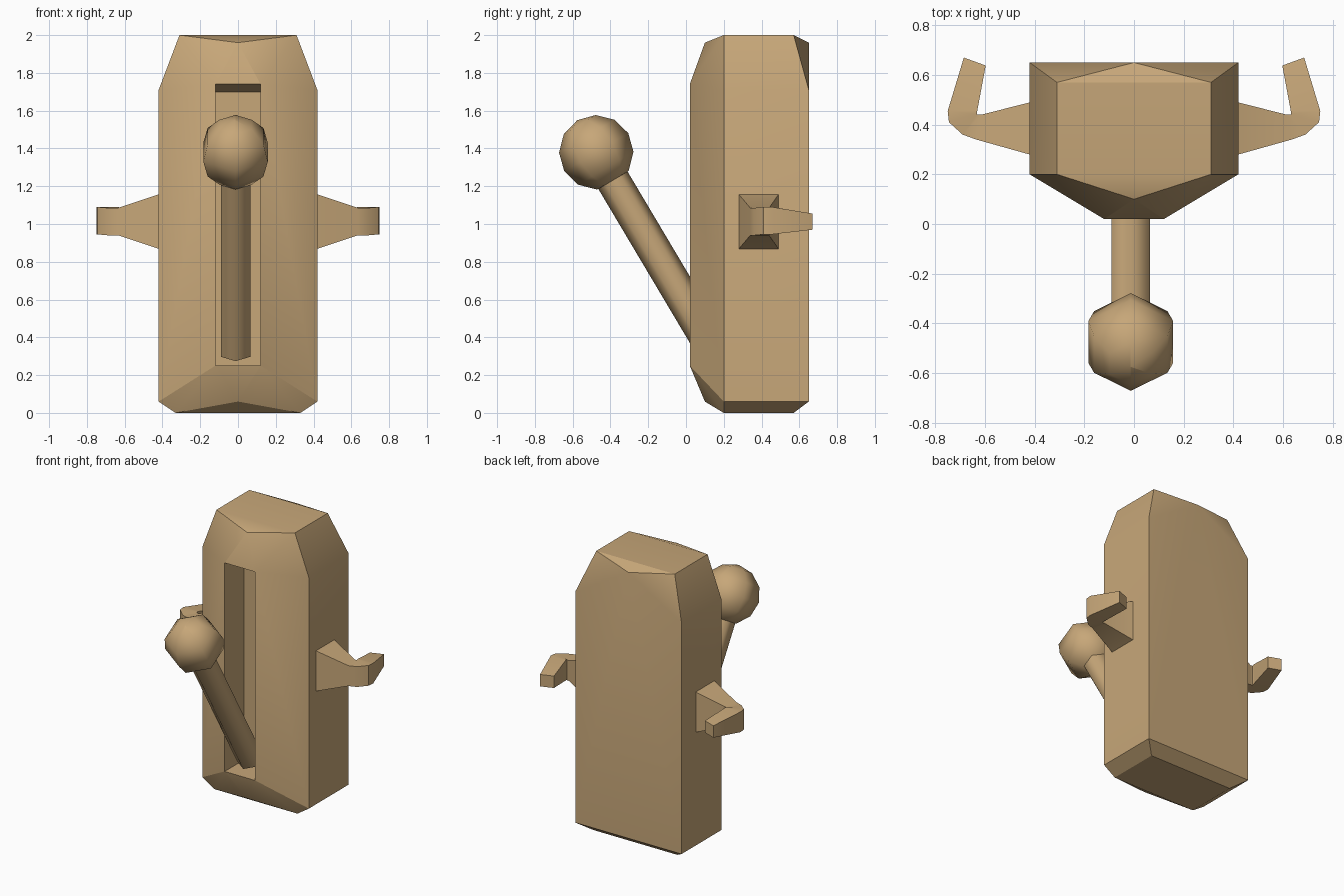
import bpy, bmesh, math
from mathutils import Vector, Matrix

if "Cube" in bpy.data.objects:
    bpy.data.objects.remove(bpy.data.objects["Cube"])

tan = bpy.data.materials.new("warm_tan")
tan.diffuse_color = (0.57, 0.385, 0.19, 1)
tan.use_nodes = True
tan.node_tree.nodes["Principled BSDF"].inputs["Base Color"].default_value = tan.diffuse_color


def finish(name, bm, smooth=True):
    bmesh.ops.recalc_face_normals(bm, faces=bm.faces)
    me = bpy.data.meshes.new(name)
    bm.to_mesh(me)
    bm.free()
    me.materials.append(tan)
    ob = bpy.data.objects.new(name, me)
    bpy.context.collection.objects.link(ob)
    if smooth:
        bpy.ops.object.select_all(action='DESELECT')
        ob.select_set(True)
        bpy.context.view_layer.objects.active = ob
        bpy.ops.object.shade_smooth_by_angle(angle=math.radians(30))
    return ob


def hull(name, half_points, smooth=True):
    """Convex solid from points mirrored across x = 0."""
    bm = bmesh.new()
    for x, y, z in half_points:
        for sx in ({x, -x}):
            bm.verts.new((sx, y, z))
    res = bmesh.ops.convex_hull(bm, input=bm.verts)
    bmesh.ops.dissolve_limit(bm, angle_limit=math.radians(1),
                             verts=bm.verts, edges=bm.edges)
    return finish(name, bm, smooth)


# Faceted body with wedge-shaped front
body = hull("switch_body", [
    (0.31, 0.20, 2.00), (0.31, 0.57, 2.00),
    (0.42, 0.20, 1.71), (0.42, 0.65, 1.71),
    (0, 0.10, 1.96), (0, 0.65, 1.96),
    (0.12, 0.02, 1.74), (0.12, 0.02, 0.25),
    (0.42, 0.20, 0.06), (0.42, 0.65, 0.06),
    (0, 0.10, 0.06),
    (0.33, 0.20, 0.0), (0.33, 0.57, 0.0)], False)

# Slot down the front
cutter = hull("slot_cutter", [
    (0.119, -0.05, 0.25), (0.119, -0.05, 1.74), (0.119, 0.02, 1.74),
    (0.119, 0.24, 1.70), (0.119, 0.24, 0.25)], False)
cutter.hide_render = True
mod = body.modifiers.new("slot", 'BOOLEAN')
mod.operation = 'DIFFERENCE'
mod.solver = 'EXACT'
mod.object = cutter
bpy.ops.object.select_all(action='DESELECT')
body.select_set(True)
bpy.context.view_layer.objects.active = body
bpy.ops.object.modifier_apply(modifier="slot")
bpy.data.objects.remove(cutter)
bpy.ops.object.shade_smooth_by_angle(angle=math.radians(25))

# Lever: six-sided rod and knob sharing one axis in the yz plane
knob_c = Vector((-0.013, -0.475, 1.38))
foot = Vector((-0.013, 0.155, 0.32))
axis = knob_c - foot
w = axis.normalized()
u = Vector((1, 0, 0))
v = w.cross(u)
frame = Matrix((u, v, w)).transposed().to_4x4() @ Matrix.Rotation(math.radians(30), 4, 'Z')


def six_sided_spin(name, profile, origin):
    """Revolve (radius, height) points into six sides, corners facing forward."""
    bm = bmesh.new()
    rings = []
    for r, h in profile:
        rings.append([bm.verts.new((r * math.cos(math.pi / 3 * i),
                                    r * math.sin(math.pi / 3 * i), h)) for i in range(6)])
    for a, b in zip(rings, rings[1:]):
        for i in range(6):
            j = (i + 1) % 6
            bm.faces.new((a[i], a[j], b[j], b[i]))
    bm.faces.new(rings[0])
    bm.faces.new(rings[-1])
    bmesh.ops.remove_doubles(bm, verts=bm.verts, dist=0.0015)
    bmesh.ops.transform(bm, matrix=Matrix.Translation(origin) @ frame, verts=bm.verts)
    ob = finish(name, bm, False)
    bpy.ops.object.select_all(action='DESELECT')
    ob.select_set(True)
    bpy.context.view_layer.objects.active = ob
    bpy.ops.object.shade_smooth_by_angle(angle=math.radians(62))
    return ob


six_sided_spin("lever_rod", [(0.09, 0), (0.09, axis.length - 0.1)], foot)
R = 0.197
arc = [math.pi * k / 6 for k in range(7)]
six_sided_spin("lever_knob", [(max(R * math.sin(t), 0.001), -R * math.cos(t))
                              for t in arc], knob_c)

# Side hooks: lofted rings of (outer xy, inner xy, bottom z, top z)
sections = [
    ((0.41, 0.277), (0.41, 0.492), 0.865, 1.16),
    ((0.635, 0.34), (0.615, 0.44), 0.94, 1.085),
    ((0.69, 0.36), (0.632, 0.440), 0.94, 1.085),
    ((0.745, 0.41), (0.633, 0.444), 0.945, 1.09),
    ((0.75, 0.455), (0.631, 0.456), 0.945, 1.09),
    ((0.685, 0.67), (0.597, 0.638), 0.97, 1.055)]
for side, label in ((1, "right_hook"), (-1, "left_hook")):
    bm = bmesh.new()
    rings = []
    for o, i, lo, hi in sections:
        rings.append([bm.verts.new((side * p[0], p[1], z))
                      for p, z in ((o, lo), (i, lo), (i, hi), (o, hi))])
    for a, b in zip(rings, rings[1:]):
        for k in range(4):
            j = (k + 1) % 4
            bm.faces.new((a[k], a[j], b[j], b[k]))
    bm.faces.new(rings[0])
    bm.faces.new(rings[-1])
    finish(label, bm)
